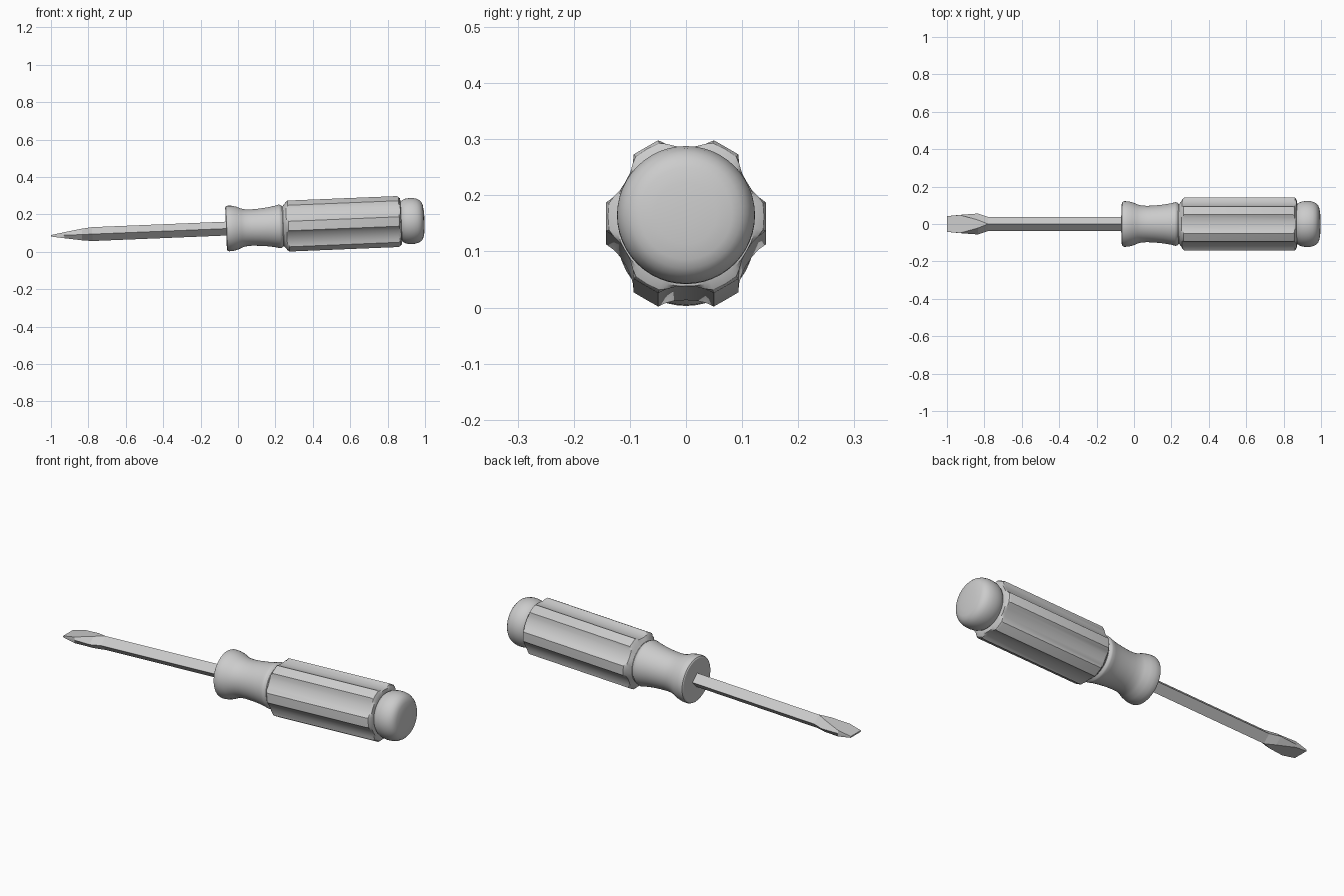
import bpy, bmesh
from math import cos, sin, pi, radians

if "Cube" in bpy.data.objects:
    bpy.data.objects.remove(bpy.data.objects["Cube"])

TILT, AXIS_Z = -0.041, 0.127


def loft(name, rings, smooth=True):
    """Skin a list of equal-length point rings, cap both ends, tilt onto the tool axis."""
    bm = bmesh.new()
    vs = [[bm.verts.new(p) for p in ring] for ring in rings]
    n = len(rings[0])
    for a, b in zip(vs, vs[1:]):
        for i in range(n):
            j = (i + 1) % n
            bm.faces.new((a[i], a[j], b[j], b[i]))
    bm.faces.new(vs[0])
    bm.faces.new(vs[-1])
    bmesh.ops.remove_doubles(bm, verts=bm.verts, dist=1e-5)
    bmesh.ops.recalc_face_normals(bm, faces=bm.faces)
    me = bpy.data.meshes.new(name)
    bm.to_mesh(me)
    bm.free()
    ob = bpy.data.objects.new(name, me)
    bpy.context.collection.objects.link(ob)
    ob.location.z = AXIS_Z
    ob.rotation_euler.y = TILT
    if smooth:
        bpy.ops.object.select_all(action='DESELECT')
        ob.select_set(True)
        bpy.context.view_layer.objects.active = ob
        bpy.ops.object.shade_smooth_by_angle(angle=radians(32))
    return ob


def circle(x, r, n=48):
    return [(x, r * cos(2 * pi * i / n), r * sin(2 * pi * i / n)) for i in range(n)]


def fluted(x, inset):
    """Six flat-topped ribs with shallow scooped grooves between them."""
    pts = []
    for k in range(6):
        for deg, r in ((-10, .145), (0, .143), (10, .145), (15, .134),
                       (22, .1265), (30, .1245), (38, .1265), (45, .134)):
            a = radians(60 * k + deg)
            r = min(r, .145 - inset)
            pts.append((x, r * cos(a), r * sin(a)))
    return pts


def blade(x, side, flat, t):
    """Six-point section: diamond when flat is 0, slab when flat equals side."""
    return [(x, side, 0), (x, flat, t), (x, -flat, t),
            (x, -side, 0), (x, -flat, -t), (x, flat, -t)]


# Square shaft set on edge, flaring into the flat wedge tip
loft("shaft", [blade(-1.0, .042, .042, .004), blade(-.93, .049, .048, .016),
               blade(-.835, .056, .022, .031), blade(-.78, .037, 0, .037),
               blade(0, .037, 0, .037)], smooth=False)

# Waisted collar
loft("collar", [circle(x, r) for x, r in (
    (-.064, .113), (-.060, .119), (-.052, .122), (-.03, .121), (-.005, .115),
    (.02, .104), (.04, .099), (.07, .097), (.11, .099), (.16, .104), (.20, .111),
    (.222, .117), (.230, .115), (.240, .107), (.27, .107))])

# Fluted grip with bevelled ends
loft("grip", [fluted(x, d) for x, d in (
    (.243, .037), (.25, .028), (.26, .012), (.27, 0), (.855, 0),
    (.864, .006), (.871, .02), (.874, .037))])

# Rounded end cap
loft("end_cap", [circle(x, r) for x, r in (
    (.86, .1), (.872, .104), (.882, .113), (.898, .120), (.92, .123), (.94, .1225),
    (.96, .118), (.975, .110), (.986, .098), (.992, .082), (.996, .055), (.998, .02))])
